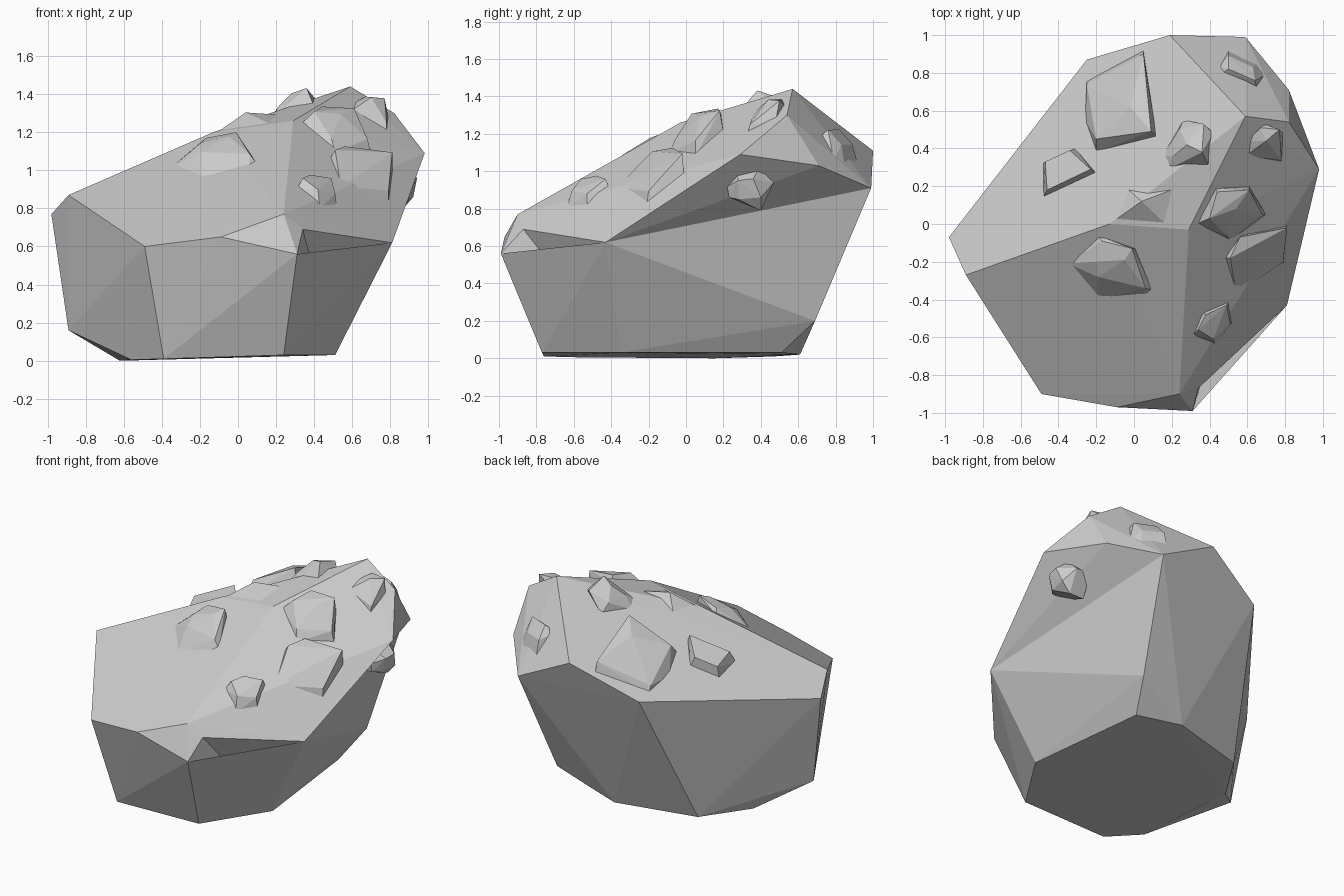
import bpy, bmesh
from mathutils import Vector
from mathutils.bvhtree import BVHTree

if "Cube" in bpy.data.objects:
    bpy.data.objects.remove(bpy.data.objects["Cube"])


def hull(name, points, dents=()):
    """Flat-faced rock: convex hull of a few corner points.
    Each dent = (outline corners whose hull faces are removed, new faces)."""
    bm = bmesh.new()
    for p in points:
        bm.verts.new(p)
    res = bmesh.ops.convex_hull(bm, input=bm.verts[:])
    loose = {v for v in res["geom_interior"] + res["geom_unused"]
             if isinstance(v, bmesh.types.BMVert)}
    bmesh.ops.delete(bm, geom=list(loose), context='VERTS')

    def corner(p):
        for v in bm.verts:
            if (v.co - Vector(p)).length < 1e-4:
                return v
        return bm.verts.new(p)

    for outline, faces in dents:
        vs = {corner(p) for p in outline}
        old = [f for f in bm.faces if all(v in vs for v in f.verts)]
        bmesh.ops.delete(bm, geom=old, context='FACES_ONLY')
        dead = [e for e in bm.edges if not e.link_faces]
        bmesh.ops.delete(bm, geom=dead, context='EDGES_FACES')
        for face in faces:
            bm.faces.new([corner(p) for p in face])
    bmesh.ops.delete(bm, geom=[v for v in bm.verts if not v.link_faces], context='VERTS')
    bmesh.ops.recalc_face_normals(bm, faces=bm.faces[:])
    me = bpy.data.meshes.new(name)
    bm.to_mesh(me)
    tree = BVHTree.FromBMesh(bm)
    bm.free()
    ob = bpy.data.objects.new(name, me)
    bpy.context.collection.objects.link(ob)
    return tree


# corners shared by the dents of the boulder
E, F, G = (.24, -.90, .77), (.34, -.87, .69), (.31, -.99, .56)
H, S, I = (.81, -.43, .62), (.51, -.35, .03), (.98, .29, 1.09)
L, M, U, B = (.82, .71, 1.03), (.59, .99, .91), (.50, .69, .20), (.41, .51, .03)

# main boulder: sloped top, waist corners, narrower base
top = [(-.98, -.07, .77), (-.89, -.27, .87), (-.13, 0, 1.2), (.29, -.03, 1.26),
       (.59, .57, 1.44), (.82, .54, 1.30), I, L, M, (.19, 1.0, 1.11), (-.25, .87, .91)]
front = [(-.49, -.90, .60), (-.09, -.97, .65), E, G, H]
base = [B, (.12, .61, .02), (-.42, .47, .01), (-.62, .15, 0), (-.56, -.57, .005),
        (-.39, -.76, .01), (.24, -.77, .03), S, U, (-.89, -.12, .16)]
notch = ((E, G, H, S), [(E, G, F), (E, F, H), (F, G, S), (F, S, H)])
overhang = ((H, I, L, M, U, B, S), [(H, I, L), (H, L, M), (H, M, U), (H, U, S), (S, U, B)])
boulder = hull("boulder", top + front + base, (notch, overhang))


def stone(name, rim, crown, sink=.015):
    """Stone half sunk in the boulder: rim follows the surface, crown (x, y, height) rises."""
    def surf(x, y):
        hit = boulder.ray_cast(Vector((x, y, 3)), Vector((0, 0, -1)))[0]
        return hit.z if hit else .9
    hull(name, [(x, y, surf(x, y) - sink) for x, y in rim] +
               [(x, y, surf(x, y) + h) for x, y, h in crown])


# embedded stones
stone("large_stone_back", [(-.25, .76), (.05, .92), (.12, .46), (-.20, .38), (-.26, .55)],
      [(-.20, .45, .08), (.09, .49, .08), (.05, .90, .06), (-.02, .62, .11), (-.25, .74, .03)])
stone("flat_stone_left", [(-.48, .32), (-.48, .14), (-.20, .27), (-.31, .40)],
      [(-.47, .33, .07), (-.46, .18, .07), (-.23, .29, .07), (-.34, .39, .07)])
stone("stone_ridge", [(.15, .36), (.26, .55), (.42, .48), (.40, .30), (.18, .29)],
      [(.24, .50, .05), (.37, .53, .05), (.36, .38, .07), (.21, .36, .04), (.28, .42, .09)])
stone("stone_back_slope", [(.45, .83), (.50, .92), (.65, .85), (.70, .79), (.65, .72), (.47, .80)],
      [(.50, .89, .06), (.63, .83, .06), (.64, .76, .06), (.50, .82, .05)])
stone("stone_peak", [(.60, .44), (.69, .53), (.79, .48), (.78, .33), (.59, .36)],
      [(.70, .44, .07), (.77, .50, .07), (.78, .34, .03), (.67, .51, .02)])
stone("stone_middle", [(.33, 0), (.43, .19), (.61, .20), (.70, .05), (.51, -.09)],
      [(.40, .03, .07), (.44, .17, .04), (.61, .18, .11), (.54, .08, .10),
       (.49, -.06, .03), (.68, .05, .06)])
stone("large_stone_right", [(.48, -.18), (.57, -.06), (.81, -.01), (.79, -.21), (.54, -.37)],
      [(.81, -.02, .11), (.79, -.20, .05), (.56, -.07, .03), (.51, -.18, .05)])
stone("flat_stone_front", [(.31, -.59), (.36, -.47), (.50, -.41), (.52, -.53), (.43, -.64)],
      [(.34, -.56, .04), (.38, -.48, .03), (.49, -.43, .04), (.51, -.53, .05), (.42, -.61, .05)])
stone("stone_front", [(-.35, -.21), (-.19, -.06), (.01, -.13), (.10, -.35), (.06, -.38), (-.19, -.40)],
      [(-.20, -.20, .07), (-.05, -.19, .07), (-.17, -.09, .03), (-.01, -.13, .05),
       (.06, -.34, .04), (-.19, -.28, .07)])
stone("ridge_chip", [(-.13, 0), (.20, -.03), (.25, .2), (-.05, .2)], [(.04, .12, .05)])

# stone under the right-hand overhang
ring = [(.22, .92), (.27, 1.0), (.39, 1.02), (.47, .94), (.40, .79), (.23, .86)]
hull("stone_overhang", [(x, y, z) for x in (.75, .86) for y, z in ring] +
     [(.93, .28, .95), (.94, .36, .96), (.92, .40, .86), (.90, .28, .85)])
